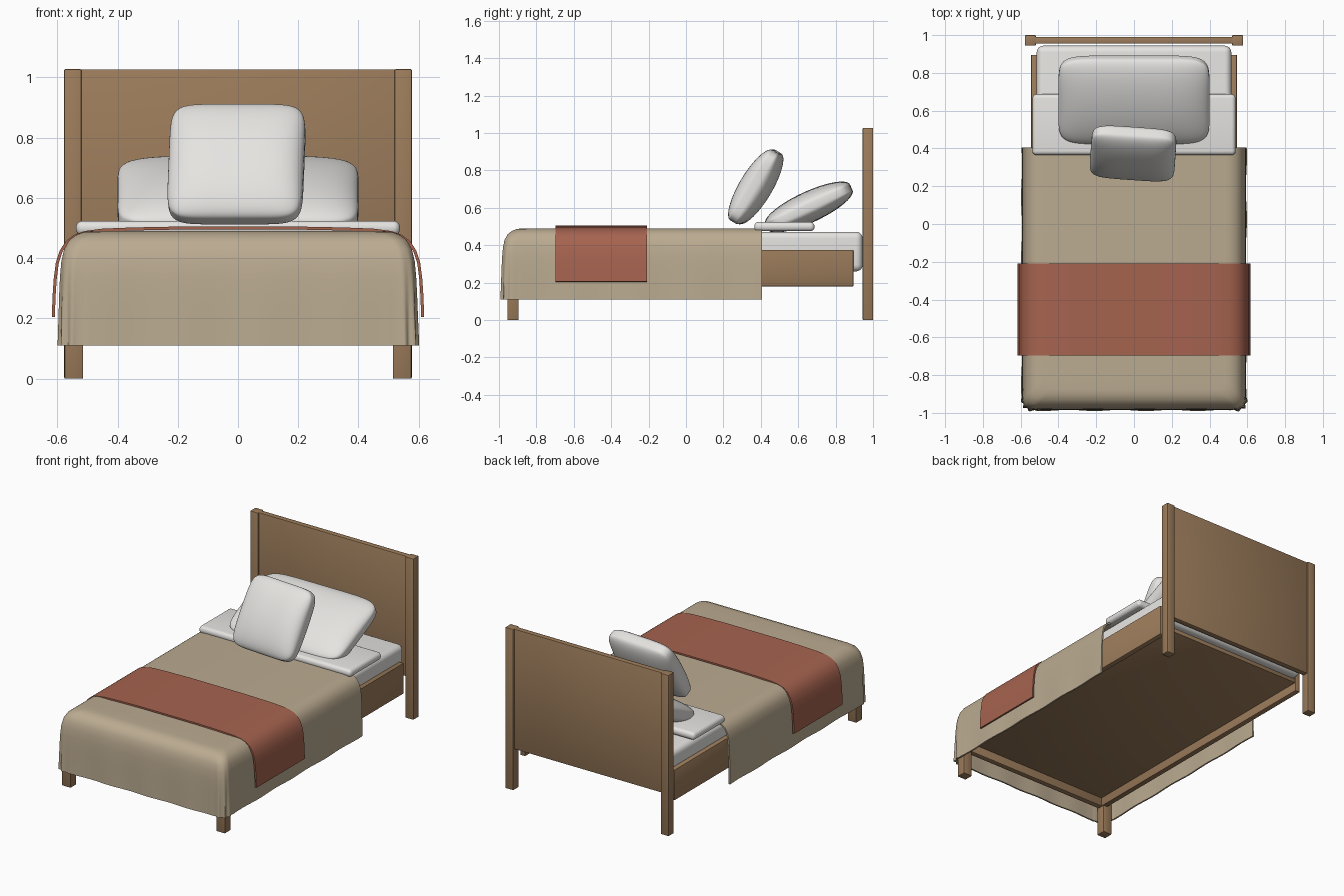
import bpy, bmesh, math

if "Cube" in bpy.data.objects:
    bpy.data.objects.remove(bpy.data.objects["Cube"])


def material(name, rgb):
    m = bpy.data.materials.new(name)
    m.diffuse_color = (*[((c / 255 + 0.055) / 1.055) ** 2.4 for c in rgb], 1)
    m.use_nodes = True
    m.node_tree.nodes["Principled BSDF"].inputs["Base Color"].default_value = m.diffuse_color
    return m


WOOD = material("wood", (156, 124, 91))
WHITE = material("white linen", (229, 228, 225))
BEIGE = material("beige blanket", (187, 171, 145))
RUST = material("rust throw", (166, 99, 79))


def finish(name, bm, mat, thickness=0):
    me = bpy.data.meshes.new(name)
    bm.to_mesh(me)
    bm.free()
    ob = bpy.data.objects.new(name, me)
    bpy.context.collection.objects.link(ob)
    me.materials.append(mat)
    bpy.ops.object.select_all(action='DESELECT')
    ob.select_set(True)
    bpy.context.view_layer.objects.active = ob
    if thickness:
        s = ob.modifiers.new("thickness", 'SOLIDIFY')
        s.thickness, s.offset = thickness, -1
        bpy.ops.object.modifier_apply(modifier=s.name)
    bpy.ops.object.shade_smooth_by_angle(angle=math.radians(40))
    return ob


def box(name, x, y, z, mat=WOOD, bevel=0.004, seg=2):
    bm = bmesh.new()
    bmesh.ops.create_cube(bm, size=1)
    for v in bm.verts:
        v.co = [r[0] + (c + 0.5) * (r[1] - r[0]) for r, c in zip((x, y, z), v.co)]
    bmesh.ops.bevel(bm, geom=bm.edges[:], offset=bevel, segments=seg, profile=0.5, affect='EDGES')
    return finish(name, bm, mat)


# Headboard, legs and side rails
box("headboard_panel", (-0.53, 0.53), (0.955, 0.990), (0.26, 1.027))
for side, s in (("left", -1), ("right", 1)):
    def span(a, b):
        return sorted((s * a, s * b))
    box(side + "_head_post", span(0.52, 0.577), (0.945, 1.0), (0, 1.028))
    box(side + "_foot_leg", span(0.514, 0.576), (-0.955, -0.895), (0, 0.375))
    box(side + "_side_rail", span(0.51, 0.545), (-0.92, 0.895), (0.18, 0.375))

# Foot rail and base board
box("foot_rail", (-0.53, 0.53), (-0.945, -0.91), (0.18, 0.375))
box("base_board", (-0.515, 0.515), (-0.92, 0.89), (0.235, 0.265))

# Mattress and folded-back sheet
box("mattress", (-0.515, 0.515), (-0.94, 0.944), (0.26, 0.472), WHITE, 0.035, 5)
box("folded_sheet", (-0.538, 0.538), (0.365, 0.687), (0.475, 0.524), WHITE, 0.022, 5)


# Pillows: two bulged, round-cornered sheets joined by a thin rim
def pillow(name, half_w, half_l, half_t, loc, tilt, yaw=0, n=30):
    bm = bmesh.new()
    sheets = {}
    for side in (1, -1):
        for i in range(n + 1):
            for j in range(n + 1):
                u, v = (math.sin(math.pi / 2 * (2 * k / n - 1)) for k in (i, j))
                x = u * (1 - 0.1 * v ** 6 * u ** 4)
                y = v * (1 - 0.1 * u ** 6 * v ** 4)
                h = 0.016 + (half_t - 0.016) * max(0, (1 - u ** 4) * (1 - v * v)) ** 0.5
                sheets[side, i, j] = bm.verts.new((x * half_w, y * half_l, side * h))
        for i in range(n):
            for j in range(n):
                q = [sheets[side, a, b] for a, b in ((i, j), (i + 1, j), (i + 1, j + 1), (i, j + 1))]
                bm.faces.new(q if side == 1 else q[::-1])
    rim = [(i, 0) for i in range(n)] + [(n, j) for j in range(n)]
    rim += [(n - i, n) for i in range(n)] + [(0, n - j) for j in range(n)]
    for a, b in zip(rim, rim[1:] + rim[:1]):
        bm.faces.new((sheets[(1, *b)], sheets[(1, *a)], sheets[(-1, *a)], sheets[(-1, *b)]))
    bmesh.ops.recalc_face_normals(bm, faces=bm.faces[:])
    ob = finish(name, bm, WHITE)
    ob.data.shade_smooth()
    ob.location = loc
    ob.rotation_euler = (math.radians(tilt), 0, math.radians(yaw))


pillow("back_pillow", 0.40, 0.25, 0.083, (0, 0.657, 0.604), 25)
pillow("front_pillow", 0.225, 0.22, 0.083, (-0.005, 0.373, 0.712), 59, -4)

# Blanket: U-shaped rings around the bed, stacked along a rounded edge profile
edge = [(0, .11), (.001, .16), (.002, .22), (.003, .28), (.005, .34), (.009, .39),
        (.018, .43), (.034, .459), (.057, .477), (.083, .487), (.11, .49)]
HEAD, FOOT, HALF, R = 0.405, -0.987, 0.595, 0.05


def blanket_ring(inset, z):
    a, f = HALF - inset, FOOT + inset
    half = [(a, HEAD + (f + R - HEAD) * k / 60, 1, 0) for k in range(60)]
    for k in range(17):
        t = math.pi / 2 * k / 16
        half.append((a - R + R * math.cos(t), f + R - R * math.sin(t), math.cos(t), -math.sin(t)))
    half += [((a - R) * (1 - k / 30), f, 0, -1) for k in range(1, 31)]
    pts = half + [(-x, y, -nx, ny) for x, y, nx, ny in half[-2::-1]]
    drop = max(0, (0.46 - z) / 0.35) ** 1.4
    out = []
    for x, y, nx, ny in pts:
        near = math.exp(-(math.hypot(abs(x) - HALF + 0.02, y - FOOT - 0.02) / 0.06) ** 2)
        wave = 0.003 * math.sin(23 * x + 19 * y) + 0.007 * near * math.cos(130 * (abs(x) + y))
        out.append((x + nx * wave * drop, y + ny * wave * drop, z))
    return out


bm = bmesh.new()
rings = [[bm.verts.new(p) for p in blanket_ring(*e)] for e in edge]
for lo, hi in zip(rings, rings[1:]):
    for j in range(len(lo) - 1):
        bm.faces.new((lo[j], hi[j], hi[j + 1], lo[j + 1]))
bm.faces.new(rings[-1][::-1])
finish("blanket", bm, BEIGE, 0.01)

# Throw: strip draped over the blanket
half = [(.618, .205), (.616, .27), (.612, .33), (.605, .385), (.592, .425), (.572, .456),
        (.545, .477), (.51, .490), (.45, .498), (.35, .502), (.2, .505)]
path = half + [(-x, z) for x, z in half[::-1]]
bm = bmesh.new()
cols = [[bm.verts.new((x, y, z)) for y in (-0.697, -0.208)] for x, z in path]
for a, b in zip(cols, cols[1:]):
    bm.faces.new((a[0], a[1], b[1], b[0]))
finish("throw", bm, RUST, 0.01)
